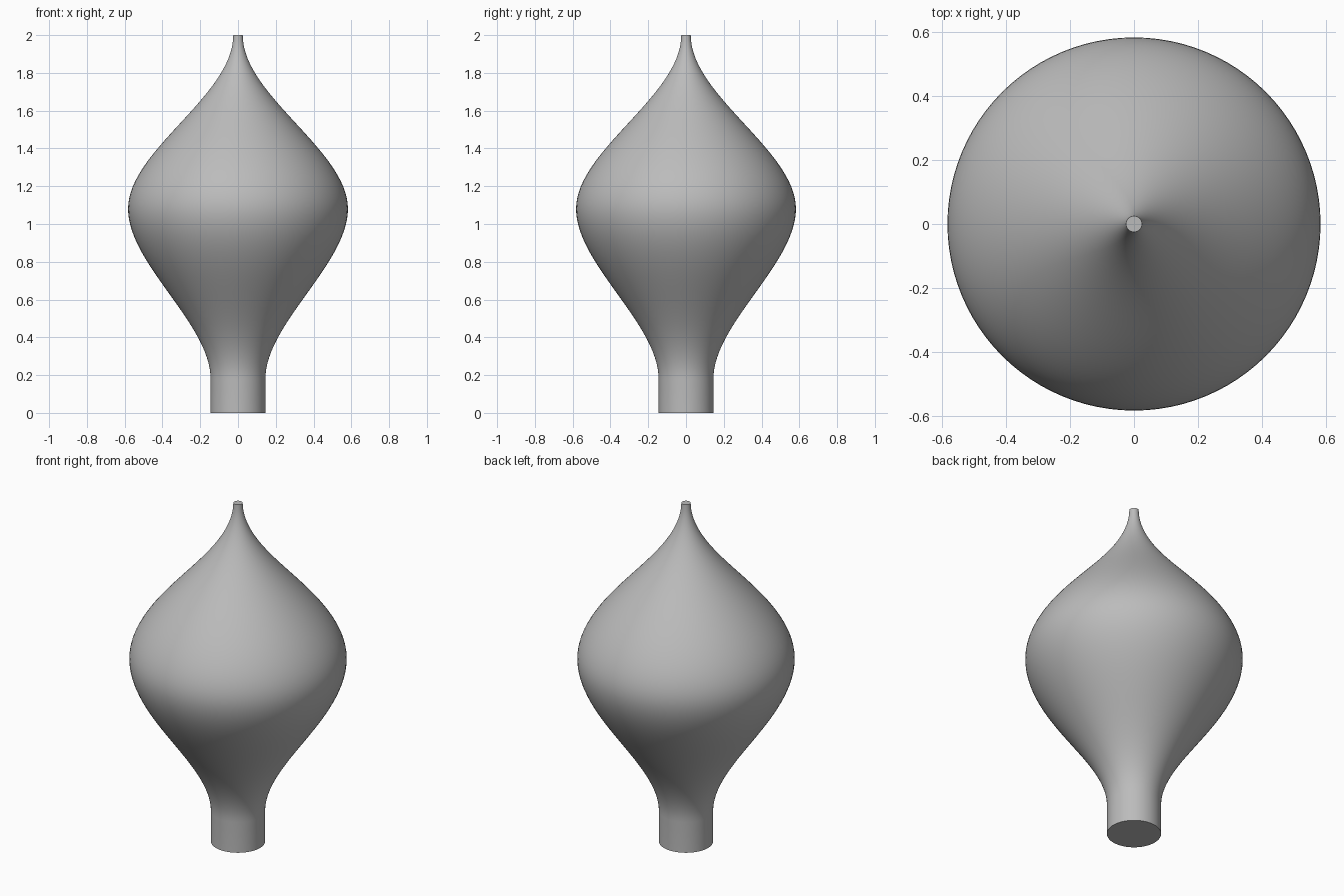
import bpy, bmesh, math
from mathutils import Vector, Matrix
from mathutils.geometry import interpolate_bezier

cube = bpy.data.objects.get("Cube")
if cube:
    bpy.data.objects.remove(cube, do_unlink=True)

SIDES = 96
STEPS = 32

# Material
grey = bpy.data.materials.new("plain_grey")
grey.use_nodes = True
colour = (0.5, 0.5, 0.5, 1.0)
grey.diffuse_color = colour
grey.node_tree.nodes["Principled BSDF"].inputs["Base Color"].default_value = colour


def swell(r0, z0, r1, z1, h0, h1):
    """Curve between two radii that leaves and arrives vertically."""
    return interpolate_bezier(Vector((r0, 0, z0)), Vector((r0, 0, z0 + h0)),
                              Vector((r1, 0, z1 - h1)), Vector((r1, 0, z1)), STEPS)


# Profile: straight neck, swelling belly, drawn-out tip
profile = [Vector((0.145, 0, 0))]
profile += swell(0.145, 0.18, 0.582, 1.08, 0.29, 0.29)
profile += swell(0.582, 1.08, 0.025, 2.0, 0.31, 0.32)[1:]

# Revolve the profile and close both ends
bm = bmesh.new()
rings = []
for p in profile:
    rings.append([bm.verts.new(Matrix.Rotation(math.tau * i / SIDES, 3, 'Z') @ p)
                  for i in range(SIDES)])
for low, high in zip(rings, rings[1:]):
    for i in range(SIDES):
        j = (i + 1) % SIDES
        bm.faces.new((low[i], low[j], high[j], high[i]))
bm.faces.new(rings[0][::-1])
bm.faces.new(rings[-1])
bm.normal_update()

mesh = bpy.data.meshes.new("bulb_body")
bm.to_mesh(mesh)
bm.free()
mesh.materials.append(grey)
body = bpy.data.objects.new("bulb_body", mesh)
bpy.context.collection.objects.link(body)

# Smooth sides, sharp rims
bpy.ops.object.select_all(action='DESELECT')
body.select_set(True)
bpy.context.view_layer.objects.active = body
bpy.ops.object.shade_smooth_by_angle(angle=math.radians(40))
